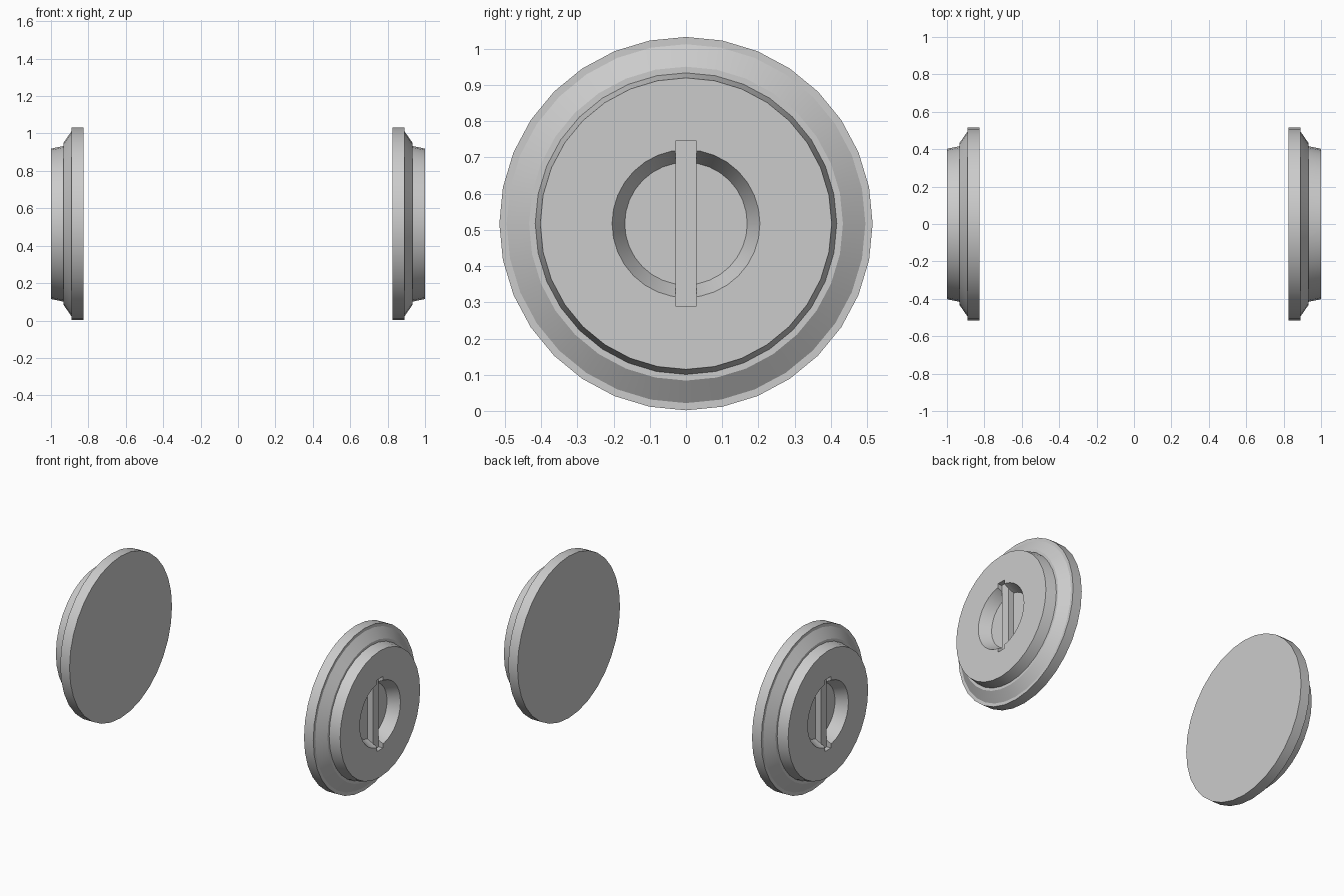
import bpy, bmesh, math

if "Cube" in bpy.data.objects:
    bpy.data.objects.remove(bpy.data.objects["Cube"])

CZ = 0.517       # height of the cap axis
SIDES = 32
BAR_DEPTH = 0.03   # bar front below the cap face
FLOOR = 0.07       # depth of the round recess


def make_object(name, bm):
    bmesh.ops.recalc_face_normals(bm, faces=bm.faces)
    mesh = bpy.data.meshes.new(name)
    bm.to_mesh(mesh)
    bm.free()
    obj = bpy.data.objects.new(name, mesh)
    bpy.context.collection.objects.link(obj)
    return obj


def lathe_x(name, profile):
    """Revolve (x, radius) points around the cap axis and close both ends."""
    bm = bmesh.new()
    rings = []
    for x, r in profile:
        angles = [2 * math.pi * i / SIDES for i in range(SIDES)]
        rings.append([bm.verts.new((x, r * math.sin(a), CZ + r * math.cos(a))) for a in angles])
    for a, b in zip(rings, rings[1:]):
        for i in range(SIDES):
            j = (i + 1) % SIDES
            bm.faces.new((a[i], a[j], b[j], b[i]))
    bm.faces.new(rings[0])
    bm.faces.new(rings[-1])
    return make_object(name, bm)


def box(name, x0, x1, width, half_height):
    bm = bmesh.new()
    bmesh.ops.create_cube(bm, size=1)
    for v in bm.verts:
        v.co = ((x0 + x1) / 2 + v.co.x * (x1 - x0), v.co.y * width, CZ + v.co.z * 2 * half_height)
    return make_object(name, bm)


def mirror_x(obj):
    obj.modifiers.new("other_side", 'MIRROR')


# Stepped round cap with a conical recess in its face
cap = lathe_x("wheel_cap", [
    (0.825, 0.515), (0.89, 0.515), (0.89, 0.495), (0.933, 0.433),
    (0.933, 0.416), (1.0, 0.402), (1.0, 0.204), (1.0 - FLOOR, 0.169)])

# Slot notches at the bar ends
slot = box("slot_cutter", 1 - BAR_DEPTH, 1.1, 0.058, 0.2275)
slot.hide_render = True
slot.hide_set(True)
cut = cap.modifiers.new("slot", 'BOOLEAN')
cut.operation = 'DIFFERENCE'
cut.object = slot
cut.solver = 'EXACT'

# Grip bar across the recess
bar = box("grip_bar", 1 - FLOOR - 0.005, 1 - BAR_DEPTH, 0.058, 0.189)

bpy.ops.object.select_all(action='DESELECT')
cap.select_set(True)
bpy.context.view_layer.objects.active = cap
bpy.ops.object.modifier_apply(modifier="slot")
bpy.ops.object.shade_smooth_by_angle(angle=math.radians(30))

# Matching cap on the opposite side
mirror_x(cap)
mirror_x(bar)
